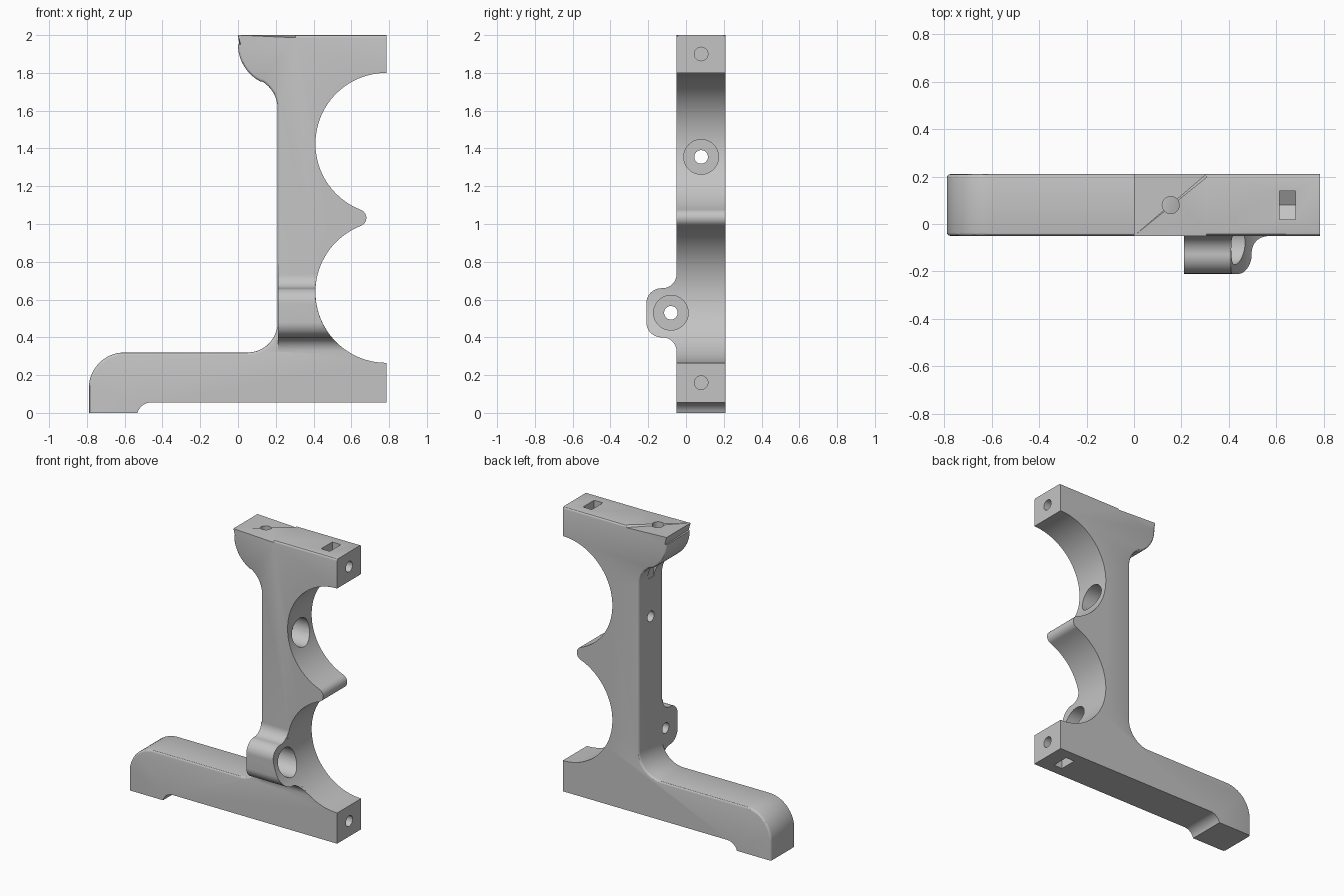
import bpy, bmesh, math
from mathutils import Vector, Matrix

if "Cube" in bpy.data.objects:
    bpy.data.objects.remove(bpy.data.objects["Cube"])

Y0, Y1 = -0.05, 0.21      # plate thickness
YM = 0.08                 # plate mid-plane

grey = bpy.data.materials.new("plain_grey")
grey.use_nodes = True
grey.diffuse_color = (0.55, 0.55, 0.55, 1)
grey.node_tree.nodes["Principled BSDF"].inputs["Base Color"].default_value = (0.55, 0.55, 0.55, 1)


def arc(cx, cy, r, start, end, n=16):
    angles = [math.radians(start + (end - start) * i / n) for i in range(n + 1)]
    return [(cx + r * math.cos(a), cy + r * math.sin(a)) for a in angles]


def finish(name, bm):
    bmesh.ops.recalc_face_normals(bm, faces=bm.faces[:])
    mesh = bpy.data.meshes.new(name)
    bm.to_mesh(mesh)
    bm.free()
    mesh.materials.append(grey)
    ob = bpy.data.objects.new(name, mesh)
    bpy.context.collection.objects.link(ob)
    return ob


def extrude(bm, points, step):
    """Sweep a flat outline along a vector; returns both rings of vertices."""
    a = [bm.verts.new(p) for p in points]
    b = [bm.verts.new(Vector(p) + Vector(step)) for p in points]
    bm.faces.new(a)
    bm.faces.new(b)
    for i in range(len(a)):
        j = (i + 1) % len(a)
        bm.faces.new((a[i], a[j], b[j], b[i]))
    return a, b


def rod(name, start, end, r, sides=40):
    start, end = Vector(start), Vector(end)
    axis = end - start
    bm = bmesh.new()
    place = Matrix.Translation((start + end) / 2) @ axis.to_track_quat('Z', 'Y').to_matrix().to_4x4()
    bmesh.ops.create_cone(bm, cap_ends=True, segments=sides, radius1=r, radius2=r,
                          depth=axis.length, matrix=place)
    return finish(name, bm)


def boolean(target, tool, operation):
    mod = target.modifiers.new(operation.lower(), 'BOOLEAN')
    mod.operation = operation
    mod.solver = 'EXACT'
    mod.object = tool
    bpy.context.view_layer.objects.active = target
    bpy.ops.object.modifier_apply(modifier=mod.name)
    bpy.data.objects.remove(tool)


# Main outline, counter-clockwise from the foot
outline = [(-0.79, 0), (-0.532, 0)] + arc(-0.46, -0.02, 0.075, 165, 90, 8)
outline += [(0.785, 0.055)]
outline += arc(0.785, 0.64, 0.375, 270, 111.1, 40)
outline += arc(0.634, 1.0325, 0.0455, -69, 69, 14)[1:-1]
outline += arc(0.785, 1.425, 0.375, 248.9, 90, 40)
top = len(outline)
outline += [(0.785, 2), (0.305, 2), (0, 2)]
left = len(outline)
outline += arc(0.22, 1.95, 0.22, 180, 242) + arc(0.042, 1.61, 0.168, 62, 0)[1:]
outline += arc(0.05, 0.48, 0.16, 0, -90) + arc(-0.6, 0.13, 0.19, 90, 180)

# Plate with softened outer edges
bm = bmesh.new()
front, back = extrude(bm, [(x, Y0, z) for x, z in outline], (0, Y1 - Y0, 0))
soft = [top] + list(range(left, len(outline)))
edges = [bm.edges.get((ring[i], ring[(i + 1) % len(ring)])) for ring in (front, back) for i in soft]
bmesh.ops.recalc_face_normals(bm, faces=bm.faces[:])
bmesh.ops.bevel(bm, geom=edges, offset=0.014, offset_type='OFFSET', segments=3,
                profile=0.5, affect='EDGES', clamp_overlap=False)
bracket = finish("bracket", bm)

# Side boss, hollowed to follow the lower round cut
section = [(-0.03, 0.325)] + arc(-0.125, 0.325, 0.075, 0, 90)
section += arc(-0.13, 0.48, 0.08, 270, 180) + arc(-0.13, 0.58, 0.08, 180, 90)
section += arc(-0.125, 0.735, 0.075, 270, 360) + [(-0.03, 0.735)]
bm = bmesh.new()
extrude(bm, [(0.2105, y, z) for y, z in section], (0.5, 0, 0))
boss = finish("boss", bm)
boolean(boss, rod("round_cut", (0.785, -0.4, 0.64), (0.785, 0.2, 0.64), 0.3755, 90), 'DIFFERENCE')
boolean(bracket, boss, 'UNION')

# Counterbored screw holes through the upright
for y, z in ((YM, 1.355), (-0.08, 0.53)):
    boolean(bracket, rod("screw_hole", (0.1, y, z), (0.9, y, z), 0.036, 32), 'DIFFERENCE')
    boolean(bracket, rod("counterbore", (0.3, y, z), (0.7, y, z), 0.092), 'DIFFERENCE')

# Clamp screw holes in the end faces, each with a pointed nut slot
for z, out in ((1.9, 1), (0.16, -1)):
    boolean(bracket, rod("clamp_hole", (0.5, YM, z), (0.9, YM, z), 0.036, 32), 'DIFFERENCE')
    slot = [(-0.06, 0.3), (-0.06, -0.035), (0, -0.07), (0.06, -0.035), (0.06, 0.3)]
    bm = bmesh.new()
    extrude(bm, [(0.615, YM + y, z + out * h) for y, h in slot], (0.066, 0, 0))
    boolean(bracket, finish("nut_slot", bm), 'DIFFERENCE')

# Vertical hole through the overhang with a hex nut recess below
boolean(bracket, rod("top_hole", (0.155, YM, 1.5), (0.155, YM, 2.1), 0.036, 32), 'DIFFERENCE')
boolean(bracket, rod("hex_recess", (0.155, YM, 1.62), (0.155, YM, 1.78), 0.065, 6), 'DIFFERENCE')

bpy.ops.object.select_all(action='DESELECT')
bracket.select_set(True)
bpy.context.view_layer.objects.active = bracket
bpy.ops.object.shade_smooth_by_angle(angle=math.radians(30))
